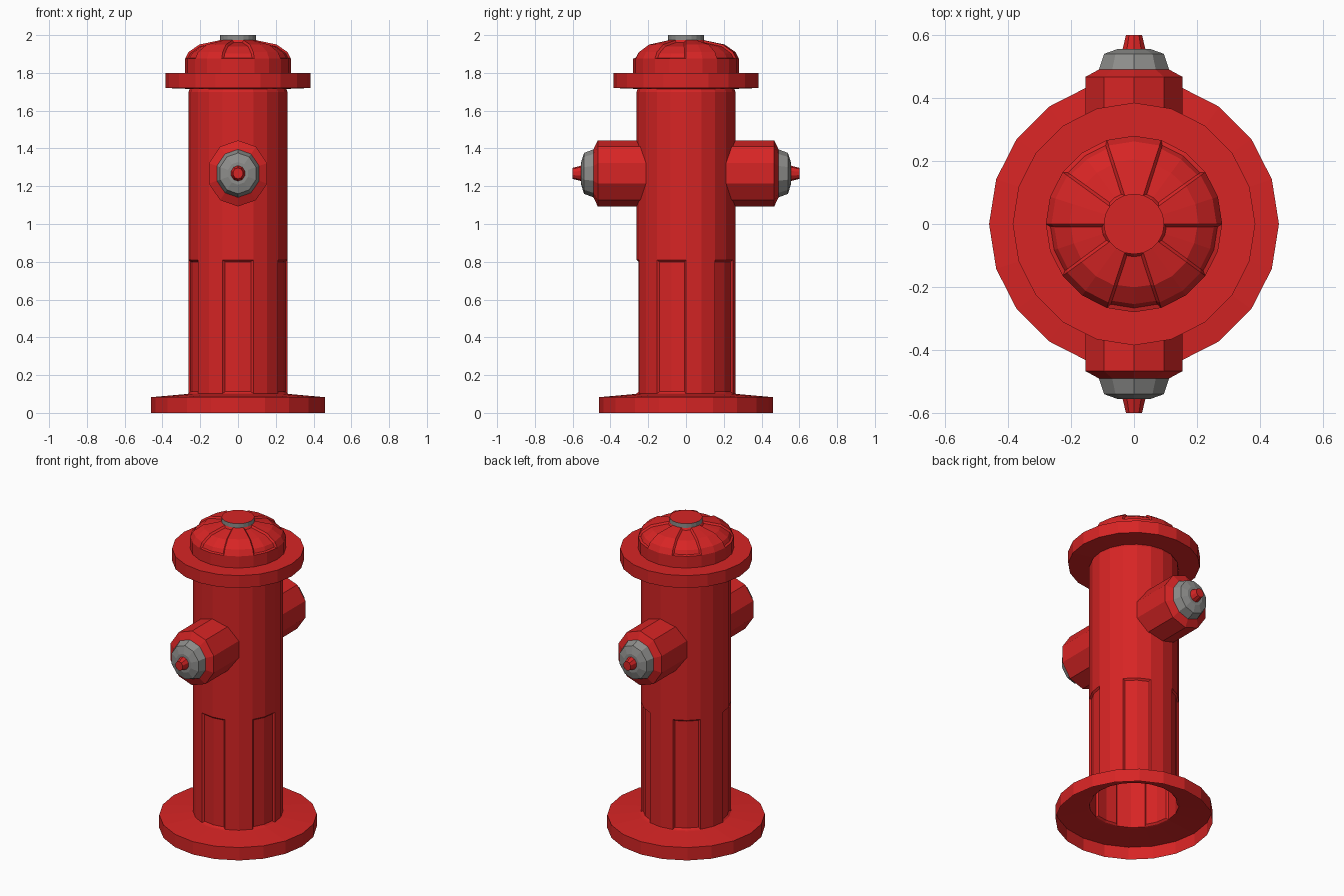
import bpy, bmesh, math
from mathutils import Vector

if "Cube" in bpy.data.objects:
    bpy.data.objects.remove(bpy.data.objects["Cube"])


def material(name, rgb):
    m = bpy.data.materials.new(name)
    m.diffuse_color = (*rgb, 1)
    m.use_nodes = True
    m.node_tree.nodes["Principled BSDF"].inputs["Base Color"].default_value = m.diffuse_color
    return m


RED = material("hydrant red", (0.68, 0.018, 0.018))
GREY = material("bare metal grey", (0.27, 0.27, 0.26))


def finish(bm, name, mats):
    me = bpy.data.meshes.new(name)
    bm.to_mesh(me)
    bm.free()
    for m in mats:
        me.materials.append(m)
    ob = bpy.data.objects.new(name, me)
    bpy.context.collection.objects.link(ob)
    return ob


def lathe(profile, sides, place, cap_end=False):
    """Revolve (radius, height) points; place maps (radius, angle, height) to 3D."""
    bm = bmesh.new()
    rings = [[bm.verts.new(place(r, 2 * math.pi * i / sides, h)) for i in range(sides)]
             for r, h in profile]
    for a, b in zip(rings, rings[1:]):
        for i in range(sides):
            j = (i + 1) % sides
            bm.faces.new((a[i], a[j], b[j], b[i]))
    if cap_end:
        bm.faces.new(rings[-1])
    bm.normal_update()
    return bm


def upright(r, a, h):
    return Vector((r * math.cos(a), r * math.sin(a), h))


def sink_panels(bm, z0, z1):
    """Five evenly spaced recessed panels, each two facets wide, the first facing front."""
    faces = []
    for f in bm.faces:
        zs = [v.co.z for v in f.verts]
        if min(zs) < z0 - 0.001 or max(zs) > z1 + 0.001:
            continue
        c = f.calc_center_median()
        ang = (math.degrees(math.atan2(c.y, c.x)) + 90 + 36) % 72 - 36
        if abs(ang) < 18:
            faces.append(f)
    bmesh.ops.inset_region(bm, faces=faces, thickness=0.01, depth=-0.01,
                           use_boundary=True, use_even_offset=True)


# Hollow barrel with foot flange, open underneath
bm = lathe([(0.46, 0), (0.46, 0.083), (0.272, 0.1), (0.262, 0.102), (0.262, 0.81),
            (0.262, 1.70), (0.255, 1.715)], 20, upright)
sink_panels(bm, 0.102, 0.81)
finish(bm, "barrel", [RED])

# Collar and domed bonnet with recessed wedges
bm = lathe([(0.255, 1.715), (0.385, 1.72), (0.385, 1.80), (0.28, 1.80), (0.28, 1.875),
            (0.262, 1.91), (0.205, 1.95), (0.096, 1.973)], 20, upright)
sink_panels(bm, 1.875, 1.973)
finish(bm, "bonnet", [RED])

# Top nut: grey sides, red top
bm = lathe([(0.096, 1.97), (0.096, 2.0)], 20, upright, True)
for f in bm.faces:
    f.material_index = 0 if f.normal.z > 0.5 else 1
finish(bm, "top_nut", [RED, GREY])

# Hose outlets, front and back: red sleeve, grey cap, red tip
OUTLET = [(0.175, 0.21), (0.175, 0.467), (0.127, 0.49), (0.108, 0.54), (0.06, 0.555),
          (0.041, 0.555), (0.029, 0.60)]
for name, s in (("front_outlet", -1), ("back_outlet", 1)):
    def sideways(r, a, h, s=s):
        return Vector((s * 0.925 * r * math.sin(a) , s * h, 1.268 + r * math.cos(a)))
    bm = lathe(OUTLET, 10, sideways, True)
    bm.faces.ensure_lookup_table()
    # let the sleeve root follow the round barrel
    for v in bm.verts:
        if abs(v.co.y) < 0.22:
            v.co.y = s * math.sqrt(0.259 ** 2 - v.co.x ** 2)
    for f in bm.faces:
        if 0.488 < abs(f.calc_center_median().y) < 0.556:
            f.material_index = 1
    bm.normal_update()
    finish(bm, name, [RED, GREY])
